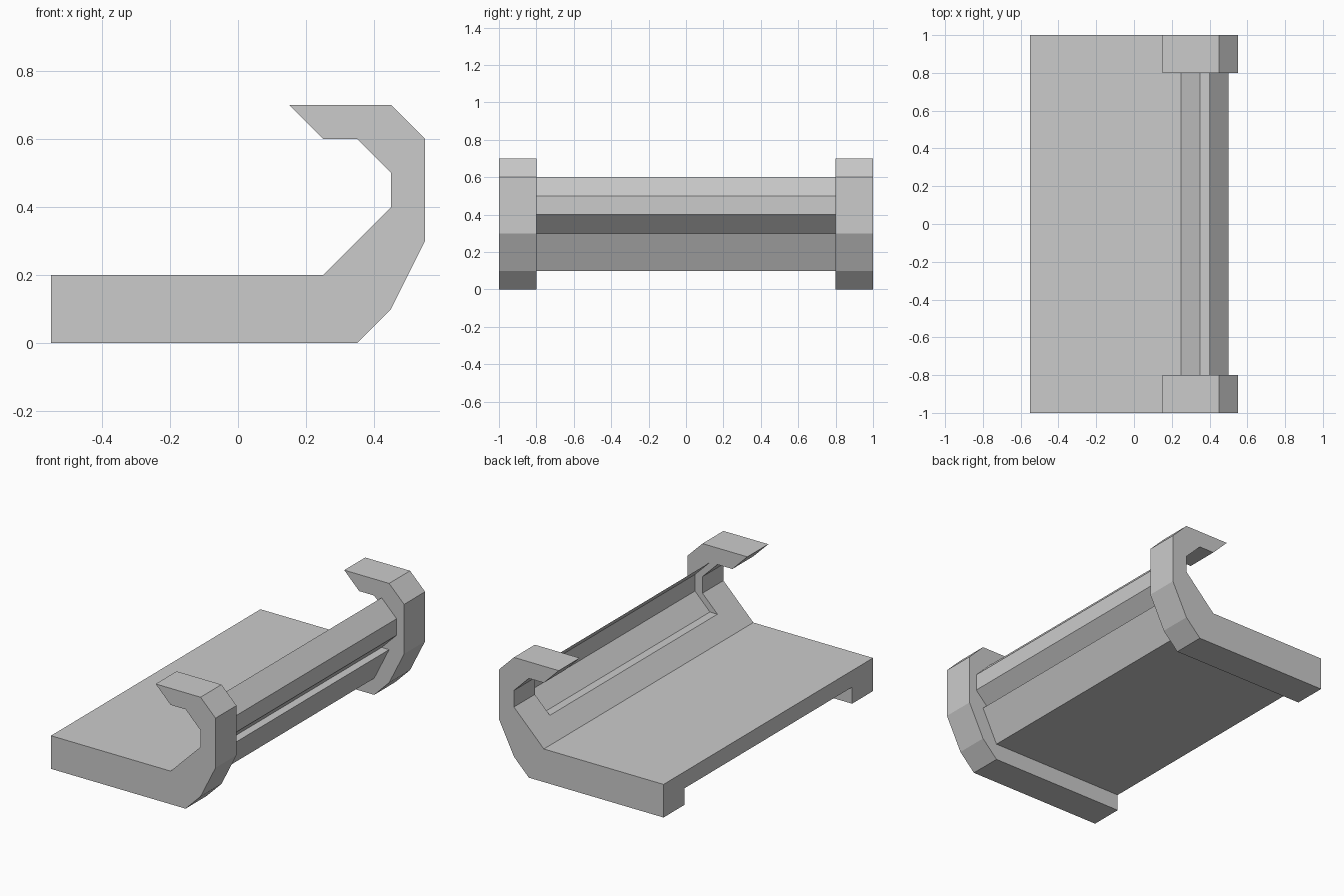
import bpy
import bmesh

if "Cube" in bpy.data.objects:
    bpy.data.objects.remove(bpy.data.objects["Cube"])

grey = bpy.data.materials.new("plain grey")
grey.diffuse_color = (0.6, 0.6, 0.6, 1)
grey.use_nodes = True
grey.node_tree.nodes["Principled BSDF"].inputs["Base Color"].default_value = grey.diffuse_color


def extrude_profile(name, points, y0, y1, closed=True, caps=True):
    """Sweep an (x, z) profile along y from y0 to y1."""
    bm = bmesh.new()
    near = [bm.verts.new((x, y0, z)) for x, z in points]
    far = [bm.verts.new((x, y1, z)) for x, z in points]
    n = len(points)
    for i in range(n if closed else n - 1):
        j = (i + 1) % n
        bm.faces.new((near[i], near[j], far[j], far[i]))
    if caps:
        bm.faces.new(near[::-1])
        bm.faces.new(far)
    mesh = bpy.data.meshes.new(name)
    bm.to_mesh(mesh)
    bm.free()
    mesh.materials.append(grey)
    obj = bpy.data.objects.new(name, mesh)
    bpy.context.collection.objects.link(obj)
    return obj


# Hooked end frames (profiles run counter-clockwise seen from the front)
hook = [(-0.55, 0), (0.35, 0), (0.45, 0.1), (0.55, 0.3), (0.55, 0.6),
        (0.45, 0.7), (0.15, 0.7), (0.25, 0.6), (0.35, 0.6), (0.45, 0.5),
        (0.45, 0.4), (0.25, 0.2), (-0.55, 0.2)]
# clockwise order gives outward normals for the y sweep
hook.reverse()
extrude_profile("front_frame", hook, -1.0, -0.8)
extrude_profile("back_frame", hook, 0.8, 1.0)

# Floor slab with a raised kerb between the frames
floor = [(-0.55, 0.1), (0.35, 0.1), (0.45, 0.3), (0.35, 0.3),
         (0.25, 0.2), (-0.55, 0.2)]
floor.reverse()
extrude_profile("floor_slab", floor, -0.8, 0.8, caps=False)

# Thin folded window pane standing on the kerb
pane = [(0.4, 0.6), (0.5, 0.5), (0.5, 0.4), (0.4, 0.3)]
extrude_profile("window_pane", pane, -0.8, 0.8, closed=False, caps=False)
